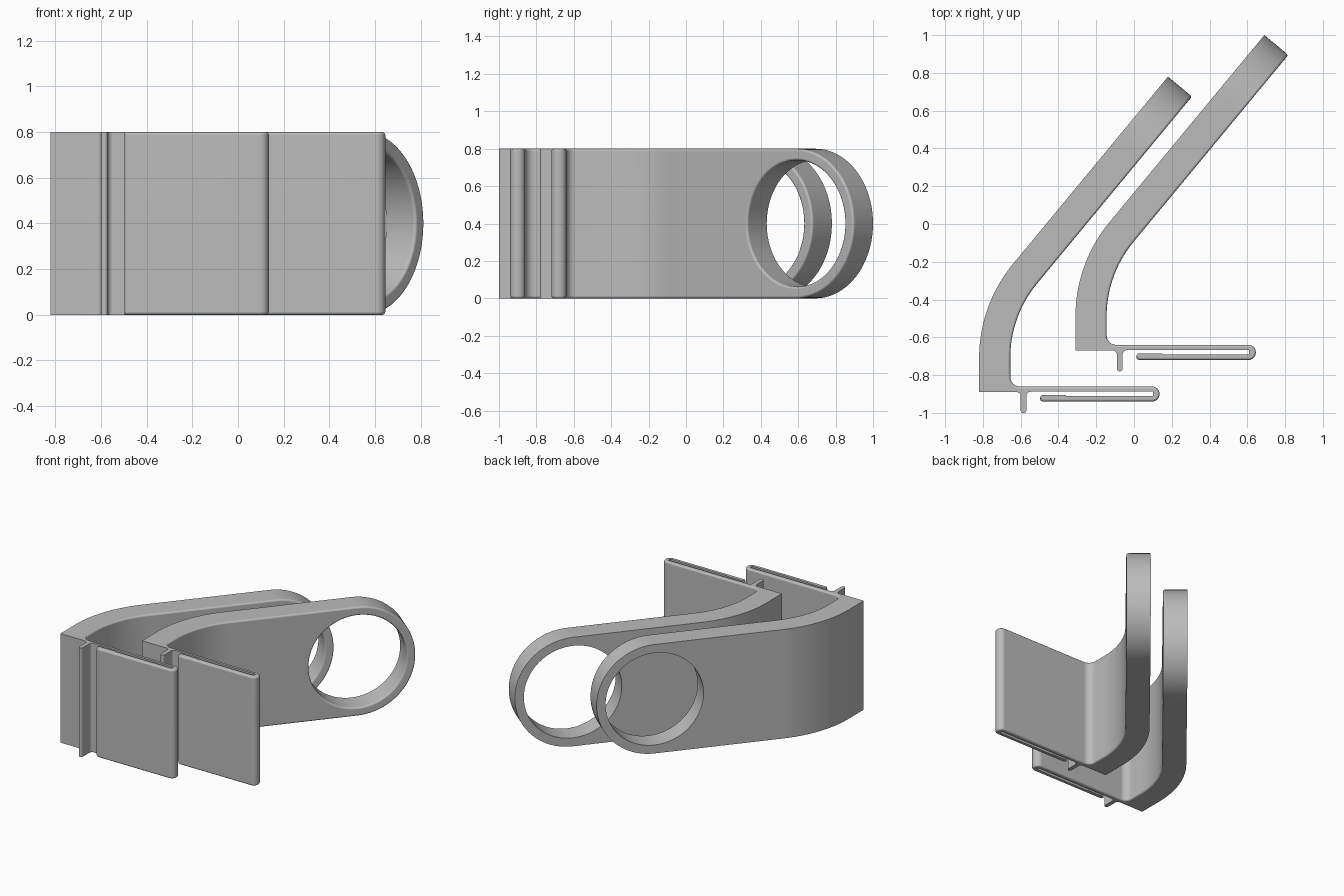
import bpy, bmesh, math
from mathutils import Vector
from mathutils.geometry import intersect_point_line

if "Cube" in bpy.data.objects:
    bpy.data.objects.remove(bpy.data.objects["Cube"])

HEIGHT = 0.8
THICK = 0.165
EDGE_ROUND = 0.013

grey = bpy.data.materials.new("plain grey")
grey.use_nodes = True
grey.diffuse_color = (0.5, 0.5, 0.5, 1)
grey.node_tree.nodes["Principled BSDF"].inputs["Base Color"].default_value = (0.5, 0.5, 0.5, 1)


def fillet(corners):
    """Round each (x, y, radius) corner; gives one point list per corner."""
    groups = []
    for i, (x, y, r) in enumerate(corners):
        p = Vector((x, y, 0))
        if r == 0:
            groups.append([p])
            continue
        u = (Vector((*corners[i - 1][:2], 0)) - p).normalized()
        v = (Vector((*corners[(i + 1) % len(corners)][:2], 0)) - p).normalized()
        half = u.angle(v) / 2
        c = p + (u + v).normalized() * r / math.sin(half)
        d = r / math.tan(half)
        a, b = (p + u * d - c).normalized(), (p + v * d - c).normalized()
        n = 20 if r > 0.1 else 7
        groups.append([c + a.slerp(b, k / n).normalized() * r for k in range(n + 1)])
    return groups


def prism(name, points, offset):
    """Extrude a closed 3D outline along an offset."""
    n = len(points)
    bm = bmesh.new()
    near = [bm.verts.new(p) for p in points]
    far = [bm.verts.new(Vector(p) + Vector(offset)) for p in points]
    bm.faces.new(near)
    bm.faces.new(far[::-1])
    for i in range(n):
        j = (i + 1) % n
        bm.faces.new((near[j], near[i], far[i], far[j]))
    bmesh.ops.recalc_face_normals(bm, faces=bm.faces[:])
    mesh = bpy.data.meshes.new(name)
    bm.to_mesh(mesh)
    bm.free()
    mesh.materials.append(grey)
    obj = bpy.data.objects.new(name, mesh)
    bpy.context.scene.collection.objects.link(obj)
    return obj


# Arm frame: the tip is drawn too long, then trimmed round
tip = Vector((0.18, 0.78, 0))
along = (tip - Vector((-0.82, -0.428, 0))).normalized()
inward = Vector((along.y, -along.x, 0))
long_tip = tip + along * 0.05
inner_tip = long_tip + inward * THICK

# Plan outline: arm, folded clip and short peg
corners = [
    (-0.82, -0.89, 0), (-0.82, -0.428, 0.784),
    (long_tip.x, long_tip.y, 0), (inner_tip.x, inner_tip.y, 0),
    (-0.655, -0.487, 0.619), (-0.655, -0.86, 0.05),
    (0.135, -0.86, 0.039), (0.135, -0.94, 0.039),
    (-0.497, -0.94, 0.016), (-0.497, -0.905, 0.016),
    (-0.36, -0.905, 0), (-0.36, -0.91, 0),
    (0.1, -0.91, 0), (0.1, -0.888, 0),
    (-0.57, -0.888, 0.022), (-0.57, -1.0, 0.014),
    (-0.6, -1.0, 0.014), (-0.6, -0.89, 0.022),
]
groups = fillet(corners)
outline = [p for g in groups for p in g]
chain = [p for g in groups[3:9] for p in g]
bracket = prism("right_bracket", outline, (0, 0, HEIGHT))

# Cutters for the round arm end and the ring hole
hub = tip - along * 0.4 - inward * 0.1 + Vector((0, 0, HEIGHT / 2))


def on_arm(s, z):
    return hub + along * s + Vector((0, 0, z))


def arc(radius, start, sweep, n):
    angles = [start + sweep * k / n for k in range(n + 1)]
    return [on_arm(radius * math.cos(t), radius * math.sin(t)) for t in angles]


depth = inward * 0.4
end_outline = [on_arm(0, -0.5), on_arm(0.6, -0.5), on_arm(0.6, 0.5), on_arm(0, 0.5)]
end_outline += arc(0.4, math.pi / 2, -math.pi, 40)
cutters = [prism("end_cutter", end_outline, depth),
           prism("hole_cutter", arc(0.338, 0, math.tau, 72)[:-1], depth)]
for cutter in cutters:
    cutter.hide_render = True
    cut = bracket.modifiers.new(cutter.name, "BOOLEAN")
    cut.operation = "DIFFERENCE"
    cut.solver = "EXACT"
    cut.object = cutter

# Bake the cuts, then drop the cutters
bpy.context.view_layer.update()
deps = bpy.context.evaluated_depsgraph_get()
mesh = bpy.data.meshes.new_from_object(bracket.evaluated_get(deps))
bracket.modifiers.clear()
bracket.data = mesh
for cutter in cutters:
    bpy.data.objects.remove(cutter)


# Round the edges of the inner arm face, clip back and clip front
def on_chain(vert):
    q = Vector((vert.co.x, vert.co.y, 0))
    for a, b in zip(chain, chain[1:]):
        hit, t = intersect_point_line(q, a, b)
        if -0.001 < t < 1.001 and (q - hit).length < 0.0005:
            return True
    return False


bm = bmesh.new()
bm.from_mesh(mesh)
bmesh.ops.remove_doubles(bm, verts=bm.verts[:], dist=0.0001)
touching = {v for v in bm.verts if on_chain(v)}
rims = [e for e in bm.edges if len(e.link_faces) == 2 and touching.issuperset(e.verts)
        and e.calc_face_angle(0) > math.radians(50)]
bmesh.ops.bevel(bm, geom=rims, offset=EDGE_ROUND, offset_type="OFFSET", segments=3,
                profile=0.5, affect="EDGES", clamp_overlap=False)
for f in bm.faces:
    f.smooth = True
    f.material_index = 0
bm.to_mesh(mesh)
bm.free()
mesh.set_sharp_from_angle(angle=math.radians(35))

# Second bracket is a shifted copy
second = bpy.data.objects.new("left_bracket", mesh)
second.location = (0.51, 0.22, 0)
bpy.context.scene.collection.objects.link(second)
for obj in (bracket, second):
    obj.modifiers.new("even shading", "WEIGHTED_NORMAL").keep_sharp = True
